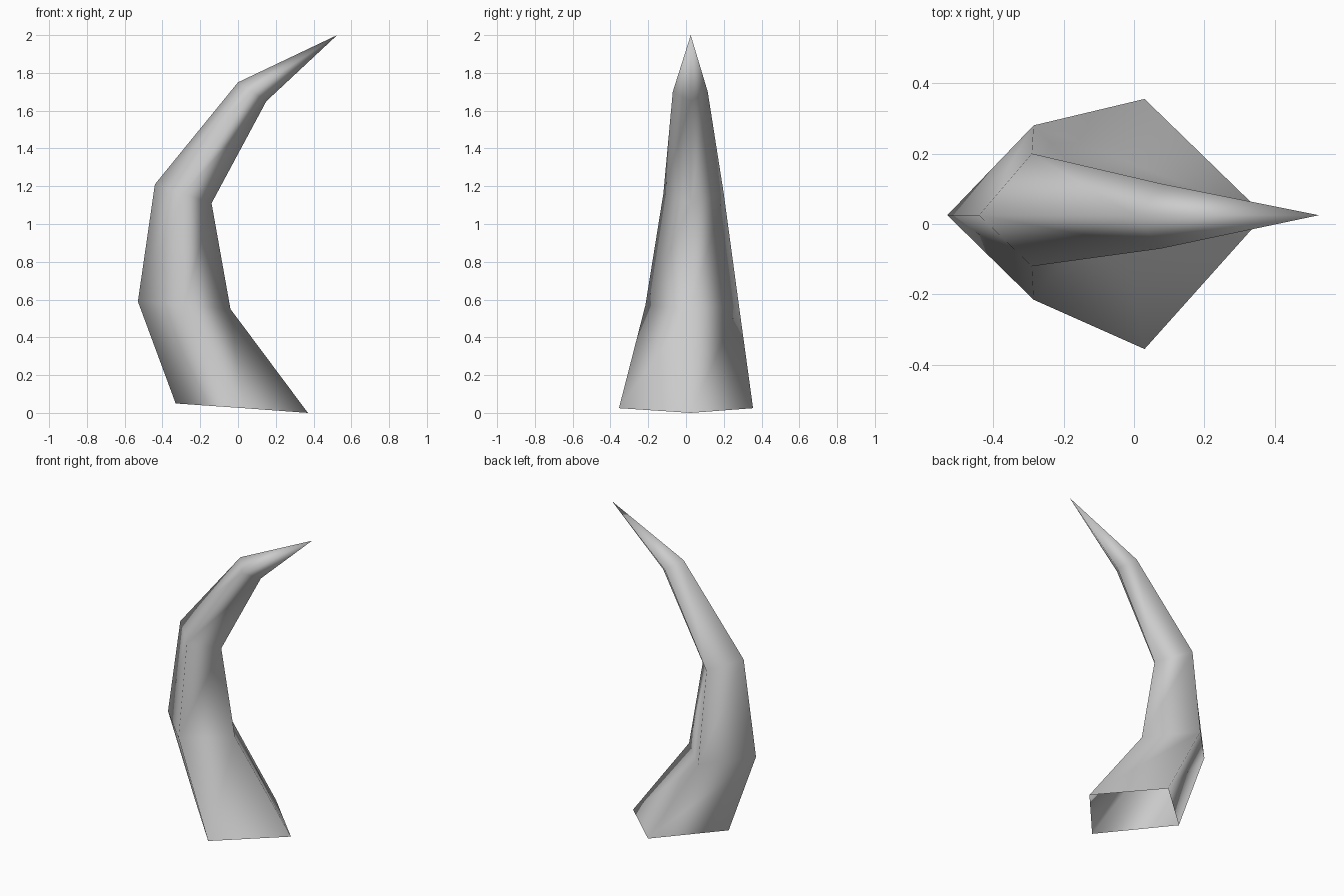
import bpy
import bmesh

cube = bpy.data.objects.get("Cube")
if cube:
    bpy.data.objects.remove(cube, do_unlink=True)

# Horn colour
grey = bpy.data.materials.new("horn_grey")
grey.use_nodes = True
colour = (0.6, 0.6, 0.6, 1)
grey.diffuse_color = colour
grey.node_tree.nodes["Principled BSDF"].inputs["Base Color"].default_value = colour

# Diamond sections: outer (x, z), inner (x, z), middle x, front y, back y
MID_Y = 0.025
SECTIONS = [
    ((-0.33, 0.05), (0.37, 0.0), 0.03, -0.355, 0.355),
    ((-0.53, 0.59), (-0.04, 0.55), -0.285, -0.215, 0.28),
    ((-0.44, 1.21), (-0.14, 1.11), -0.29, -0.12, 0.20),
    ((0.0, 1.75), (0.15, 1.65), 0.075, -0.07, 0.115),
]

bm = bmesh.new()
rings = []
for (ox, oz), (ix, iz), mx, front, back in SECTIONS:
    mz = (oz + iz) / 2
    corners = [(ox, MID_Y, oz), (mx, front, mz), (ix, MID_Y, iz), (mx, back, mz)]
    rings.append([bm.verts.new(c) for c in corners])

# Walls between sections, open at the base
for low, high in zip(rings, rings[1:]):
    for i in range(4):
        j = (i + 1) % 4
        bm.faces.new((low[i], low[j], high[j], high[i]))

# Pointed tip
tip = bm.verts.new((0.525, MID_Y, 2.0))
for i in range(4):
    bm.faces.new((rings[-1][i], rings[-1][(i + 1) % 4], tip))

# Smooth shading all round
for face in bm.faces:
    face.smooth = True

mesh = bpy.data.meshes.new("horn")
bm.to_mesh(mesh)
bm.free()
mesh.materials.append(grey)
horn = bpy.data.objects.new("horn", mesh)
bpy.context.collection.objects.link(horn)
